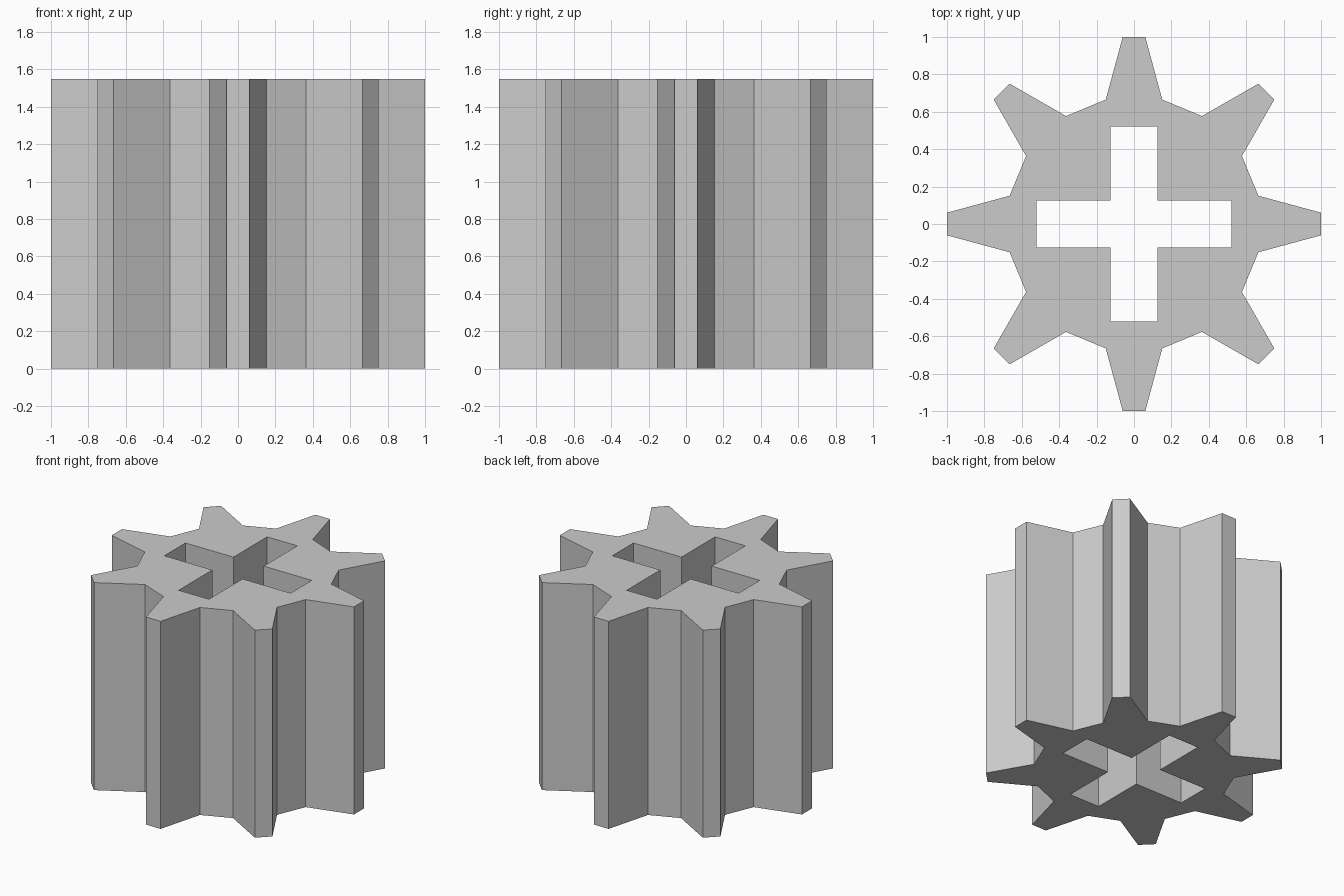
import bpy, bmesh
from math import sin, cos, radians

if "Cube" in bpy.data.objects:
    bpy.data.objects.remove(bpy.data.objects["Cube"])

HEIGHT = 1.55
TEETH = 8


def polar(r, deg):
    return (r * cos(radians(deg)), r * sin(radians(deg)))


# Gear outline: each tooth is root, tip, tip, root
outline = []
for i in range(TEETH):
    a = i * 360 / TEETH
    for r, off in ((0.682, -12.8), (1.002, -3.45), (1.002, 3.45), (0.682, 12.8)):
        outline.append(polar(r, a + off))

# Cross-shaped axle hole: one arm turned four times
W, L = 0.125, 0.522
cross = []
for i in range(4):
    c, s = (1, 0, -1, 0)[i], (0, 1, 0, -1)[i]
    for x, y in ((L, -W), (L, W), (W, W)):
        cross.append((c * x - s * y, s * x + c * y))

# Filled and extruded profile with the hole
curve = bpy.data.curves.new("gear", 'CURVE')
curve.dimensions = '2D'
curve.fill_mode = 'BOTH'
curve.extrude = HEIGHT / 2
for pts in (outline, cross):
    sp = curve.splines.new('POLY')
    sp.points.add(len(pts) - 1)
    for p, (x, y) in zip(sp.points, pts):
        p.co = (x, y, 0, 1)
    sp.use_cyclic_u = True
    sp.use_smooth = False

gear = bpy.data.objects.new("gear", curve)
bpy.context.collection.objects.link(gear)
gear.location.z = HEIGHT / 2
bpy.context.view_layer.objects.active = gear
gear.select_set(True)
bpy.ops.object.convert(target='MESH')

# Weld caps to walls, flat faces
gear = bpy.context.object
bm = bmesh.new()
bm.from_mesh(gear.data)
bmesh.ops.remove_doubles(bm, verts=bm.verts[:], dist=0.0005)
bmesh.ops.recalc_face_normals(bm, faces=bm.faces[:])
for f in bm.faces:
    f.smooth = False
bm.to_mesh(gear.data)
bm.free()
